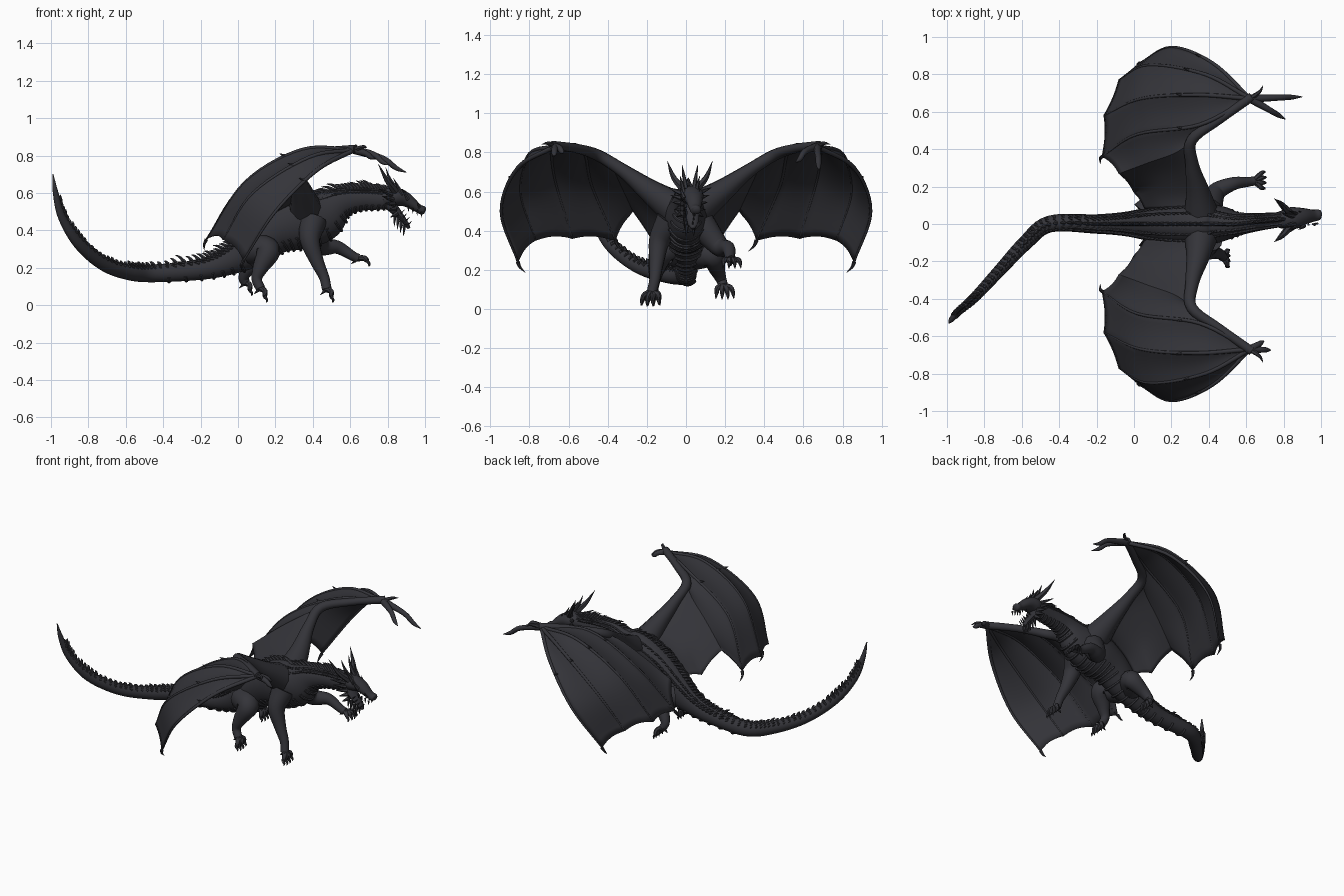
import bpy, bmesh, math, random
from mathutils import Vector

random.seed(4)
if "Cube" in bpy.data.objects:
    bpy.data.objects.remove(bpy.data.objects["Cube"])

hide = bpy.data.materials.new("charcoal_hide")
hide.use_nodes = True
hide.diffuse_color = (.034, .034, .041, 1)
shader = hide.node_tree.nodes["Principled BSDF"]
shader.inputs["Base Color"].default_value = hide.diffuse_color
shader.inputs["Roughness"].default_value = .7


def spline(points, steps):
    """Smooth curve through points of any dimension."""
    pts = [Vector(p) for p in points]
    pts = [pts[0] * 2 - pts[1]] + pts + [pts[-1] * 2 - pts[-2]]
    out = []
    for a, b, c, d in zip(pts, pts[1:], pts[2:], pts[3:]):
        for i in range(steps):
            t = i / steps
            out.append(b + (c - a) * t / 2 + (a * 2 - b * 5 + c * 4 - d) * t * t / 2
                       + (b * 3 - a - c * 3 + d) * t ** 3 / 2)
    return out + [pts[-2]]


def finish(bm, name, angle=50):
    bmesh.ops.recalc_face_normals(bm, faces=bm.faces)
    mesh = bpy.data.meshes.new(name)
    bm.to_mesh(mesh)
    bm.free()
    obj = bpy.data.objects.new(name, mesh)
    bpy.context.collection.objects.link(obj)
    mesh.materials.append(hide)
    bpy.ops.object.select_all(action='DESELECT')
    obj.select_set(True)
    bpy.context.view_layer.objects.active = obj
    bpy.ops.object.shade_smooth_by_angle(angle=math.radians(angle))
    return obj


def add_tube(bm, points, steps=5, sides=10):
    """Tube through (x, y, z, side radius[, upright radius]) points."""
    path = spline(points, steps)
    spots = [Vector(p[:3]) for p in path]
    side, rings = Vector((0, 1, 0)), []
    for i, p in enumerate(path):
        t = (spots[min(i + 1, len(path) - 1)] - spots[max(i - 1, 0)]).normalized()
        side = side - t * side.dot(t)
        if side.length < .05:
            side = t.orthogonal()
        side.normalize()
        up = side.cross(t)
        wide, tall = max(p[3], .001), max(p[-1], .001)
        ring = []
        for k in range(sides):
            a = math.tau * k / sides
            ring.append(bm.verts.new(spots[i] + side * wide * math.cos(a) + up * tall * math.sin(a)))
        rings.append(ring)
    for r, s in zip(rings, rings[1:]):
        for k in range(sides):
            bm.faces.new((r[k], r[k - 1], s[k - 1], s[k]))
    bm.faces.new(rings[0])
    bm.faces.new(rings[-1][::-1])
    return path


def add_spike(bm, base, tip, radius, bend=(0, 0, 0)):
    a, b = Vector(base), Vector(tip)
    mid = (a + b) / 2 + Vector(bend)
    add_tube(bm, [(*a, radius), (*mid, radius * .65), (*b, .001)], 3, 6)


# Body from neck to tail tip
bm = bmesh.new()
body = add_tube(bm, [
    (.84, .03, .565, .04, .045), (.75, .02, .565, .042, .055), (.65, .01, .565, .05, .062),
    (.55, 0, .545, .065, .085), (.45, 0, .48, .1, .14), (.33, 0, .45, .12, .155),
    (.2, 0, .4, .11, .13), (.08, 0, .31, .09, .11), (-.05, 0, .235, .065, .075),
    (-.2, 0, .19, .052, .055), (-.45, 0, .17, .045, .048), (-.58, -.1, .175, .04, .042),
    (-.72, -.25, .22, .033, .036), (-.85, -.39, .33, .027, .033), (-.94, -.47, .47, .02, .024),
    (-.975, -.51, .6, .014, .016), (-.99, -.53, .7, .003, .003)], 6, 18)
finish(bm, "body")

# Back spines, paired side scales and belly plates follow the body
spines, scales, plates = bmesh.new(), bmesh.new(), bmesh.new()
for i in range(2, len(body) - 8):
    p, q = body[i], body[i + 1]
    c, back = Vector(p[:3]), Vector(q[:3]) - Vector(p[:3])
    back.normalize()
    side = back.cross(Vector((0, 0, 1))).normalized()
    up = side.cross(back)
    size = (.054 if i < 24 else .046 if i < 58 else .024) * random.uniform(.7, 1.2)
    root = c + up * p[4] * .93
    add_spike(spines, root, root + up * size * .8 + back * size * .9, .012, up * size * .15)
    for s in (-1, 1):
        for spread in (.5, .85):
            root = c + up * p[4] * math.cos(spread) * .97 + side * s * p[3] * math.sin(spread) * .97
            add_spike(scales, root, root + up * size * .2 + side * s * size * .15 + back * size * .7, .01)
    if i < 60 and i % 2 == 0:
        arc = []
        for k in range(7):
            a = (k - 3) / 3
            arc.append((*(c - up * p[4] * math.cos(a) + side * p[3] * math.sin(a)), .009))
        add_tube(plates, arc, 2, 6)
finish(spines, "back_spines")
finish(scales, "side_scales")
finish(plates, "belly_plates")

# Head: skull, open jaw, horns, brows, cheek frill, beard and teeth
bm = bmesh.new()
add_tube(bm, [(.77, .02, .57, .042, .045), (.84, .03, .58, .06, .05), (.9, .04, .563, .047, .038),
              (.96, .045, .52, .032, .024), (.99, .05, .505, .028, .024), (1, .05, .5, .012, .012)], 5, 12)
finish(bm, "skull")
bm = bmesh.new()
add_tube(bm, [(.81, .03, .54, .045, .035), (.86, .03, .485, .038, .022),
              (.9, .035, .435, .026, .014), (.915, .035, .41, .008, .008)], 5, 10)
finish(bm, "lower_jaw")

horns, frill, teeth = bmesh.new(), bmesh.new(), bmesh.new()
for s in (-1, 1):
    def at(x, y, z):
        return (x, .02 + s * y, z)
    add_spike(horns, at(.84, .03, .61), at(.75, .115, .755), .022, (0, s * .01, -.012))
    add_spike(horns, at(.86, .02, .61), at(.79, .04, .735), .014, (-.012, 0, 0))
    add_spike(horns, at(.88, .03, .59), at(.83, .05, .68), .012)
    add_spike(horns, at(.91, .03, .565), at(.88, .05, .62), .012)
    add_spike(horns, at(.97, .02, .52), at(.96, .03, .55), .008)
    for k in range(5):
        h = k * .025
        add_spike(frill, at(.82 + h * .3, .04, .59 - h), at(.755 + h * .6, .11 - h * .4, .62 - h * 1.5), .014)
    for k in range(4):
        f = k / 3
        add_spike(frill, at(.84 + f * .05, .025 - f * .01, .49 - f * .06),
                  at(.835 + f * .05, .03 - f * .01, .42 - f * .05), .011)
        add_spike(teeth, at(.91 + f * .07, .027 - f * .01, .53 - f * .03),
                  at(.912 + f * .07, .027 - f * .01, .5 - f * .03), .006)
        add_spike(teeth, at(.87 + f * .04, .028 - f * .013, .49 - f * .06),
                  at(.89 + f * .04, .028 - f * .013, .51 - f * .06), .005)
finish(horns, "horns")
finish(frill, "cheek_frill_and_beard")
finish(teeth, "teeth")


# Legs, each with four clawed toes
def leg(name, points, reach):
    bm = bmesh.new()
    add_tube(bm, points, 6, 12)
    ankle, reach = Vector(points[-1][:3]), Vector(reach)
    for k in (-1.5, -.5, .5, 1.5):
        tip = ankle + reach * (1 - abs(k) * .1) + Vector((0, k * .028, 0))
        knuckle = ankle.lerp(tip, .5) + Vector((.012, k * .008, .008))
        add_tube(bm, [(*ankle, .017), (*knuckle, .014), (*tip, .011)], 3, 7)
        add_spike(bm, tip, tip + Vector((.008, k * .003, -.03)), .01, (.008, 0, 0))
    add_spike(bm, ankle, ankle + Vector((-.035, 0, -.03)), .013)
    finish(bm, name)


leg("front_right_leg", [(.4, -.08, .45, .075), (.385, -.135, .35, .055), (.42, -.15, .24, .038),
                        (.46, -.16, .15, .028), (.475, -.175, .085, .026)], (.025, -.01, -.045))
leg("front_left_leg", [(.4, .08, .43, .075), (.44, .17, .32, .052), (.53, .215, .31, .036),
                       (.61, .225, .265, .026), (.64, .23, .25, .025)], (.055, .005, -.015))
leg("hind_right_leg", [(.08, -.05, .3, .085), (.16, -.12, .29, .068), (.12, -.15, .2, .042),
                       (.1, -.16, .14, .028), (.12, -.17, .09, .026)], (.025, -.01, -.05))
leg("hind_left_leg", [(.06, .05, .28, .08), (.13, .13, .27, .062), (.06, .16, .2, .04),
                      (.03, .18, .15, .028), (.04, .19, .12, .025)], (.025, .01, -.045))

# Wing ribs from outer finger to the flank, each from front edge to trailing edge
wrist = (.62, .67, .83)
ribs = [
    [wrist, (.42, .86, .72), (.2, .945, .5), (.03, .86, .24)],
    [wrist, (.38, .8, .79), (.08, .85, .6), (-.08, .77, .35)],
    [wrist, (.34, .69, .83), (.04, .67, .66), (-.16, .58, .36)],
    [wrist, (.35, .53, .82), (.02, .48, .63), (-.17, .36, .35)],
    [(.31, .44, .785), (.22, .38, .73), (.08, .33, .63), (-.08, .27, .5)],
    [(.38, .2, .62), (.27, .21, .59), (.12, .2, .5), (0, .17, .35)],
    [(.43, .07, .54), (.29, .08, .54), (.15, .08, .46), (.06, .08, .36)]]


def wing(side, m):
    def flip(points):
        return [(p[0], p[1] * m, *p[2:]) for p in points]
    curves = [spline(flip(r), 7) for r in ribs]
    # Membrane sags between ribs and has a shallow scalloped hem
    bm, rows, n = bmesh.new(), [], 6
    last = len(curves[0]) - 1
    for j in range((len(curves) - 1) * n + 1):
        g = min(j // n, len(curves) - 2)
        f = j / n - g
        bow = math.sin(math.pi * f)
        row = []
        for i in range(last + 1):
            a = i * (1 - .02 * bow)
            lo = min(int(a), last - 1)
            p, q = [c[lo].lerp(c[lo + 1], a - lo) for c in (curves[g], curves[g + 1])]
            v = p.lerp(q, f)
            v.z -= .012 * bow * math.sin(math.pi * i / last)
            row.append(bm.verts.new(v))
        rows.append(row)
    for r, s in zip(rows, rows[1:]):
        for i in range(last):
            bm.faces.new((r[i], r[i + 1], s[i + 1], s[i]))
    bmesh.ops.remove_doubles(bm, verts=bm.verts, dist=.0005)
    skin = finish(bm, side + "_wing_membrane", 30)
    solid = skin.modifiers.new("thickness", 'SOLIDIFY')
    solid.thickness, solid.offset = .007, 0

    # Arm, finger bones and hooked tips
    bm = bmesh.new()
    add_tube(bm, flip([(.36, .05, .51, .095), (.34, .18, .6, .062), (.31, .32, .705, .036),
                       (.31, .45, .785, .03), (.46, .56, .82, .024), (.63, .68, .835, .024)]), 5, 10)
    finish(bm, side + "_wing_arm")
    bm = bmesh.new()
    for k, c in enumerate(curves[:4]):
        add_tube(bm, [(*p, .013 - .008 * i / last) for i, p in enumerate(c)], 1, 8)
        add_spike(bm, c[9], c[9] + Vector((-.03, .01 * m, .012)), .01)
        if k in (0, 3):
            add_spike(bm, c[-1], c[-1] + Vector((-.01, -.04 * m, -.055)), .011, (-.006, .008 * m, 0))
    finish(bm, side + "_wing_fingers")

    # Wrist claws; the left hand reaches further forward
    reach = 1 if m > 0 else .4
    bm = bmesh.new()
    hand = Vector(flip([wrist])[0])
    for dx, dy, dz in ((.28, .01, -.12), (.19, -.11, -.08)):
        ext = Vector((dx, dy * m, dz)) * reach
        knee = hand + ext * .55 + Vector((0, 0, .02 * reach))
        add_tube(bm, [(*hand, .022), (*knee, .016), (*(hand + ext * .8), .013), (*(hand + ext), .002)], 4, 8)
    add_spike(bm, hand, hand + Vector((.07, .07 * m, .01)), .015, (.015, 0, .012))
    finish(bm, side + "_wing_claws")


wing("left", 1)
wing("right", -1)
